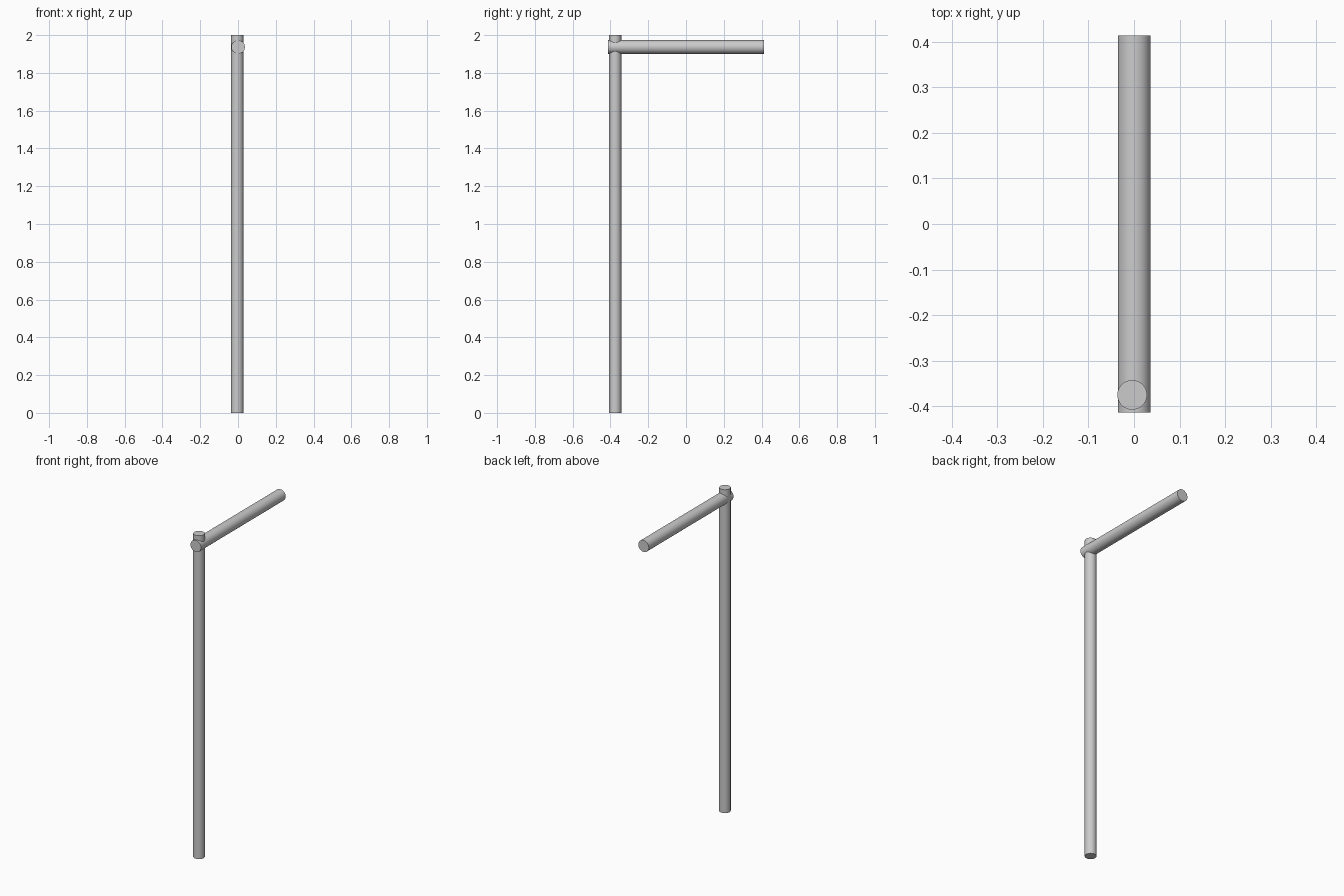
import bpy
from math import radians, pi

if "Cube" in bpy.data.objects:
    bpy.data.objects.remove(bpy.data.objects["Cube"])


def rod(name, radius, length, centre, rotation=(0, 0, 0)):
    bpy.ops.mesh.primitive_cylinder_add(vertices=48, radius=radius, depth=length,
                                        location=centre, rotation=rotation)
    obj = bpy.context.object
    obj.name = name
    bpy.ops.object.shade_smooth_by_angle(angle=radians(30))
    return obj


# Upright post
rod("upright_post", 0.0325, 2.0, (-0.004, -0.375, 1.0))

# Horizontal arm crossing the post near its top
rod("horizontal_arm", 0.0358, 0.828, (0.0005, 0, 1.937), (pi / 2, 0, 0))
